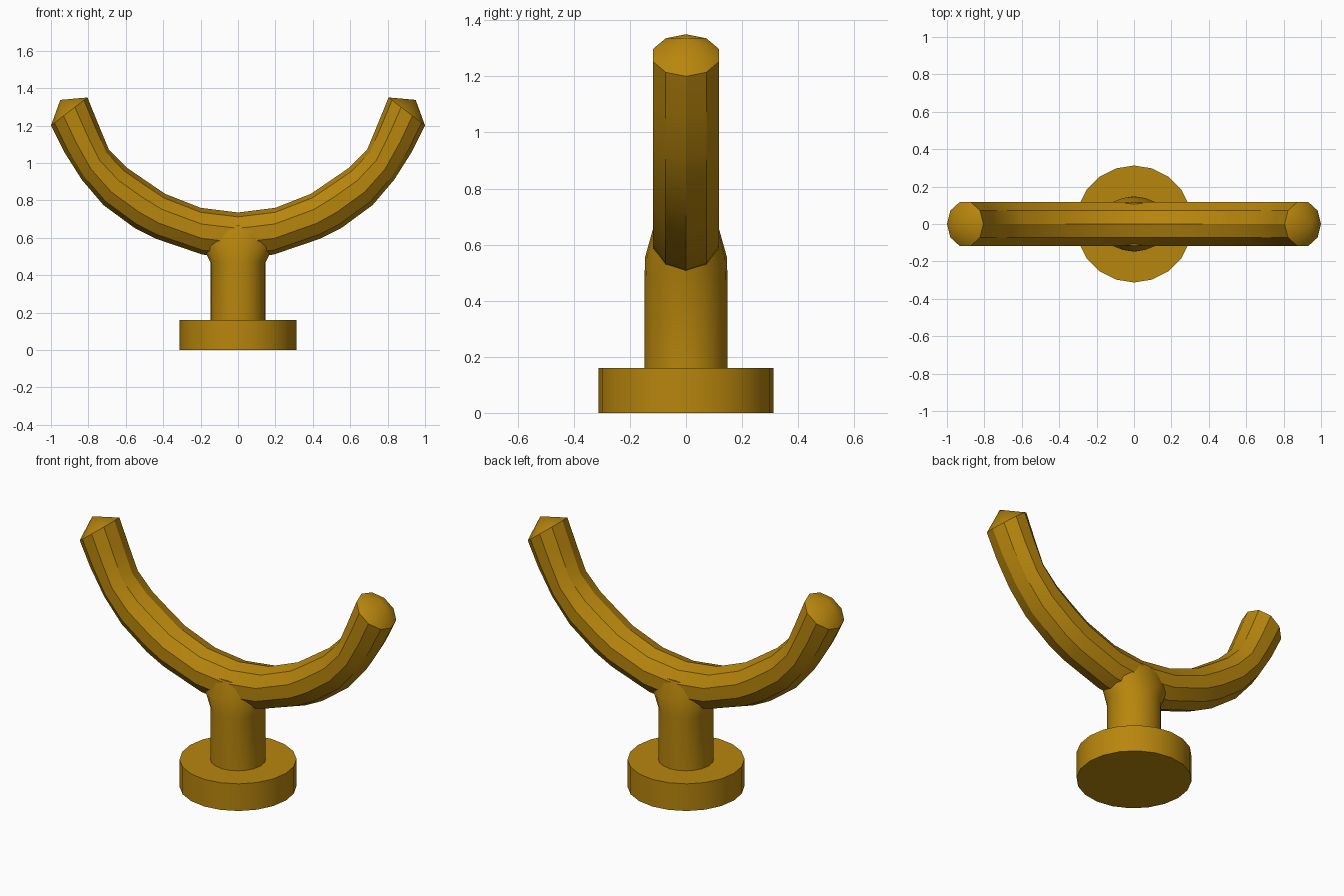
import bpy, bmesh
from math import sin, cos, pi, radians

if "Cube" in bpy.data.objects:
    bpy.data.objects.remove(bpy.data.objects["Cube"])

gold = bpy.data.materials.new("gold")
gold.diffuse_color = (0.479, 0.238, 0.004, 1)
gold.use_nodes = True
gold.node_tree.nodes["Principled BSDF"].inputs["Base Color"].default_value = gold.diffuse_color


def loft(name, rings, tips=None):
    """Skin a list of rings; close the ends flat or with a cone to each tip."""
    bm = bmesh.new()
    rows = [[bm.verts.new(p) for p in r] for r in rings]
    n = len(rows[0])
    for a, b in zip(rows, rows[1:]):
        for i in range(n):
            j = (i + 1) % n
            bm.faces.new((a[i], a[j], b[j], b[i]))
    for k, row in enumerate((rows[0], rows[-1])):
        if tips:
            tip = bm.verts.new(tips[k])
            for i in range(n):
                bm.faces.new((row[i], row[(i + 1) % n], tip))
        else:
            bm.faces.new(row)
    bmesh.ops.recalc_face_normals(bm, faces=bm.faces)
    me = bpy.data.meshes.new(name)
    bm.to_mesh(me)
    bm.free()
    me.materials.append(gold)
    ob = bpy.data.objects.new(name, me)
    bpy.context.collection.objects.link(ob)
    bpy.ops.object.select_all(action='DESELECT')
    ob.select_set(True)
    bpy.context.view_layer.objects.active = ob
    bpy.ops.object.shade_smooth_by_angle(angle=radians(30))
    return ob


def oval(rx, ry, z, n=20):
    return [(rx * cos(2 * pi * i / n), ry * sin(2 * pi * i / n), z) for i in range(n)]


# Round foot
loft("foot", [oval(0.3125, 0.3125, 0), oval(0.3125, 0.3125, 0.16)])

# Stem flaring into a collar under the cradle
loft("stem", [oval(0.148, 0.148, 0.15), oval(0.148, 0.148, 0.47),
              oval(0.19, 0.146, 0.555), oval(0.2, 0.115, 0.665)])

# Curved cradle: inner and outer edge (x, z) of each ring on the right half
half = [((0, 0.735), (0, 0.49)),
        ((0.2, 0.76), (0.19, 0.51)),
        ((0.39, 0.835), (0.44, 0.595)),
        ((0.49, 0.903), (0.55, 0.65)),
        ((0.595, 0.975), (0.72, 0.775)),
        ((0.69, 1.07), (0.835, 0.91)),
        ((0.748, 1.21), (0.93, 1.06)),
        ((0.805, 1.35), (1.0, 1.2))]


def tube_ring(inner, outer, side, r=0.123, n=10):
    cx, cz = (inner[0] + outer[0]) / 2, (inner[1] + outer[1]) / 2
    hx, hz = (inner[0] - outer[0]) / 2, (inner[1] - outer[1]) / 2
    ring = []
    for i in range(n):
        a = 2 * pi * i / n
        ring.append((side * (cx + hx * cos(a)), r * sin(a), cz + hz * cos(a)))
    return ring


rings = [tube_ring(a, b, -1) for a, b in half[:0:-1]] + [tube_ring(a, b, 1) for a, b in half]
loft("cradle", rings, tips=[(-0.95, 0, 1.337), (0.95, 0, 1.337)])
